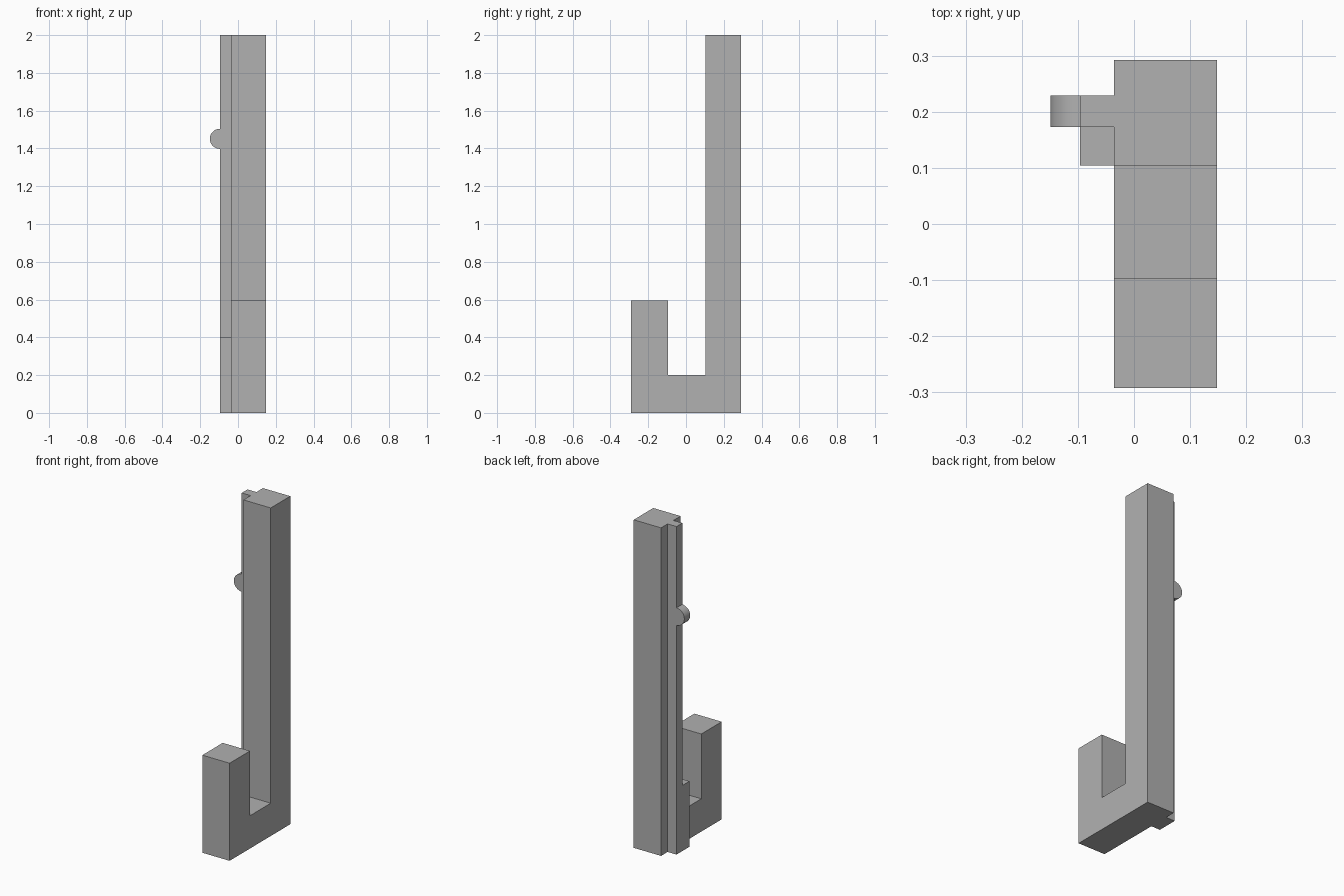
import bpy, bmesh, math
from mathutils import Vector

cube = bpy.data.objects.get("Cube")
if cube:
    bpy.data.objects.remove(cube, do_unlink=True)

grey = bpy.data.materials.new("plain grey")
grey.use_nodes = True
colour = (0.44, 0.44, 0.44, 1)
grey.diffuse_color = colour
grey.node_tree.nodes["Principled BSDF"].inputs["Base Color"].default_value = colour


def prism(name, points, offset):
    """Extrude a closed outline of 3D points along an offset."""
    bm = bmesh.new()
    face = bm.faces.new([bm.verts.new(p) for p in points])
    result = bmesh.ops.extrude_face_region(bm, geom=[face])
    moved = [g for g in result["geom"] if isinstance(g, bmesh.types.BMVert)]
    bmesh.ops.translate(bm, verts=moved, vec=Vector(offset))
    bmesh.ops.recalc_face_normals(bm, faces=bm.faces)
    mesh = bpy.data.meshes.new(name)
    bm.to_mesh(mesh)
    bm.free()
    mesh.materials.append(grey)
    obj = bpy.data.objects.new(name, mesh)
    bpy.context.collection.objects.link(obj)
    return obj


def box(name, x0, x1, y0, y1, height):
    outline = [(x0, y0, 0), (x1, y0, 0), (x1, y1, 0), (x0, y1, 0)]
    return prism(name, outline, (0, 0, height))


# Main J-shaped hook: tall back post, base and short front post
left, right = 0.148, -0.036
front, back = -0.292, 0.292
gap_front, gap_back = -0.096, 0.104
profile = [(front, 0), (back, 0), (back, 2), (gap_back, 2),
           (gap_back, 0.2), (gap_front, 0.2), (gap_front, 0.595), (front, 0.595)]
prism("hook_body", [(right, y, z) for y, z in profile], (left - right, 0, 0))

# Full-height rail on the right side, with a short stop block in front of it
rail_x, rail_front, rail_back = -0.096, 0.173, 0.229
box("side_rail", rail_x, right, rail_front, rail_back, 2)
box("lower_block", rail_x, right, gap_back, rail_front, 0.4)

# Half-round bump on the rail
radius, steps = 0.053, 24
arc = [math.pi * (0.5 + i / steps) for i in range(steps + 1)]
bump = prism("round_bump",
             [(rail_x + radius * math.cos(a), rail_front, 1.451 + radius * math.sin(a))
              for a in arc],
             (0, rail_back - rail_front, 0))
bpy.ops.object.select_all(action='DESELECT')
bump.select_set(True)
bpy.context.view_layer.objects.active = bump
bpy.ops.object.shade_smooth_by_angle(angle=math.radians(30))
